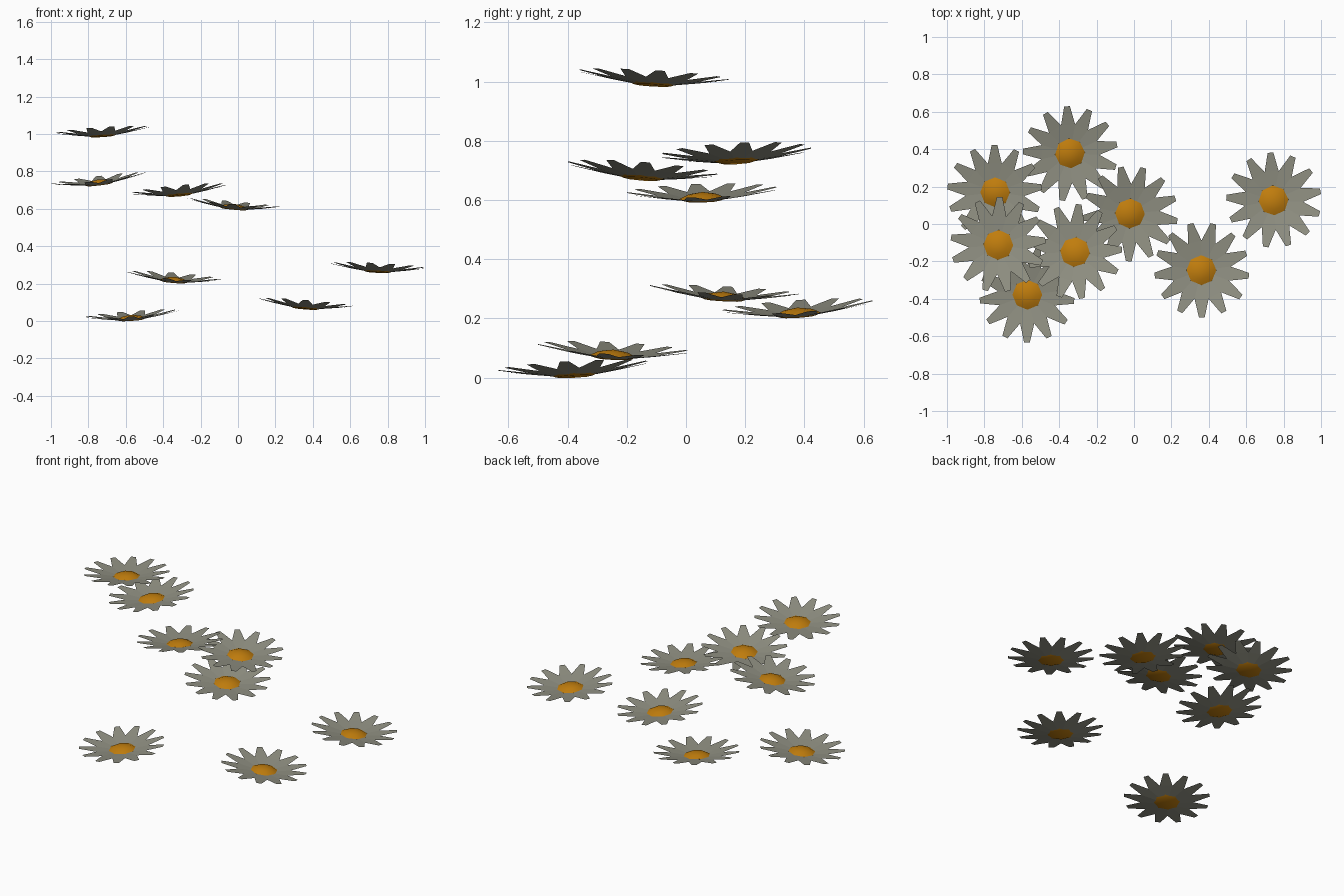
import bpy
import bmesh
from math import sin, cos, pi, atan, radians
from mathutils import Matrix

if "Cube" in bpy.data.objects:
    bpy.data.objects.remove(bpy.data.objects["Cube"], do_unlink=True)

PETALS = 13
SIDES = 8


def material(name, rgb):
    m = bpy.data.materials.new(name)
    m.use_nodes = True
    m.diffuse_color = (*rgb, 1)
    bsdf = m.node_tree.nodes["Principled BSDF"]
    bsdf.inputs["Base Color"].default_value = (*rgb, 1)
    bsdf.inputs["Roughness"].default_value = 0.9
    return m


def finish(bm, name, mat):
    mesh = bpy.data.meshes.new(name)
    bm.to_mesh(mesh)
    bm.free()
    mesh.materials.append(mat)
    return mesh


def petal_mesh(mat):
    """Shallow bowl of blunt tapering petals, joined near the centre."""
    bm = bmesh.new()
    step = 2 * pi / PETALS

    def vert(r, a, z):
        return bm.verts.new((r * cos(a), r * sin(a), z))

    inner = [vert(0.065, (i - 0.5) * step, 0.001) for i in range(PETALS)]
    notch = [vert(0.158, (i - 0.5) * step, 0.015) for i in range(PETALS)]
    for i in range(PETALS):
        j = (i + 1) % PETALS
        a = i * step
        right = vert(0.255, a - 0.06, 0.032)
        left = vert(0.255, a + 0.06, 0.032)
        bm.faces.new((inner[i], notch[i], notch[j], inner[j]))
        bm.faces.new((notch[i], right, left, notch[j]))
    return finish(bm, "petals", mat)


def centre_mesh(mat):
    """Button with a smooth low dome above and a nearly flat underside."""
    bm = bmesh.new()
    profile = [(0.062, -0.003), (0.08, 0.004), (0.05, 0.019)]
    rings = [[bm.verts.new((r * cos(2 * pi * k / SIDES), r * sin(2 * pi * k / SIDES), z))
              for k in range(SIDES)] for r, z in profile]
    bottom = bm.verts.new((0, 0, -0.004))
    top = bm.verts.new((0, 0, 0.027))
    for k in range(SIDES):
        n = (k + 1) % SIDES
        bm.faces.new((bottom, rings[0][n], rings[0][k]))
        bm.faces.new((top, rings[-1][k], rings[-1][n]))
        for low, high in zip(rings, rings[1:]):
            bm.faces.new((low[k], low[n], high[n], high[k]))
    for f in bm.faces:
        f.smooth = True
    # Crisp rim between dome and underside
    for k in range(SIDES):
        bm.edges.get((rings[1][k], rings[1][(k + 1) % SIDES])).smooth = False
    return finish(bm, "flower_centre", mat)


petals = petal_mesh(material("petal grey white", (0.28, 0.28, 0.225)))
centre = centre_mesh(material("centre orange", (0.53, 0.205, 0.004)))

# x, y, lowest z, slope along x, slope along y, direction of one petal
flowers = [
    (-0.725, -0.112, 0.983, 0.065, -0.06, 88),
    (-0.742, 0.17, 0.724, 0.12, 0.05, 90),
    (-0.315, -0.15, 0.667, 0.09, -0.08, 85),
    (-0.022, 0.056, 0.593, -0.09, 0.03, -92),
    (0.746, 0.126, 0.257, -0.05, -0.055, 94),
    (-0.343, 0.378, 0.203, -0.08, 0.065, 94),
    (0.36, -0.247, 0.061, -0.08, -0.05, -90),
    (-0.57, -0.378, 0.0, 0.07, 0.055, -90),
]
for number, (x, y, z, sx, sy, turn) in enumerate(flowers, 1):
    place = (Matrix.Translation((x, y, z + 0.007))
             @ Matrix.Rotation(atan(sy), 4, 'X')
             @ Matrix.Rotation(-atan(sx), 4, 'Y')
             @ Matrix.Rotation(radians(turn), 4, 'Z'))
    for part in (petals, centre):
        obj = bpy.data.objects.new(f"{part.name}_{number}", part)
        bpy.context.collection.objects.link(obj)
        obj.matrix_world = place
